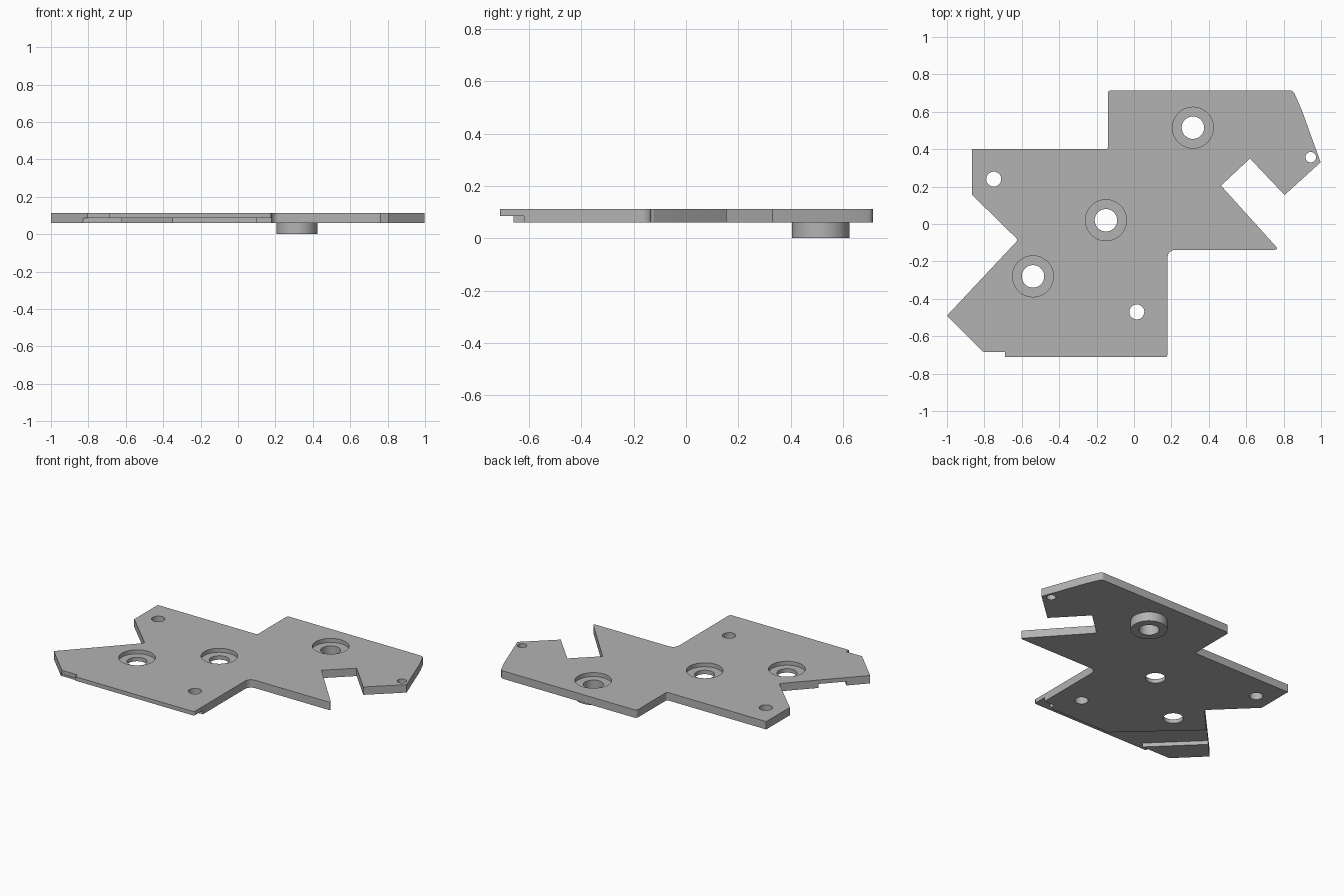
import bpy, bmesh, math
from mathutils import Vector

cube = bpy.data.objects.get("Cube")
if cube:
    bpy.data.objects.remove(cube, do_unlink=True)

BOTTOM, STEP, TOP = 0.06, 0.086, 0.112

grey = bpy.data.materials.new("plain grey")
grey.use_nodes = True
grey.diffuse_color = (0.45, 0.45, 0.45, 1)
grey.node_tree.nodes["Principled BSDF"].inputs["Base Color"].default_value = (0.45, 0.45, 0.45, 1)


def prism(name, points, z0, z1):
    """Extrude a flat outline between two heights."""
    bm = bmesh.new()
    face = bm.faces.new([bm.verts.new((p[0], p[1], z0)) for p in points])
    new = bmesh.ops.extrude_face_region(bm, geom=[face])["geom"]
    bmesh.ops.translate(bm, vec=(0, 0, z1 - z0),
                        verts=[v for v in new if isinstance(v, bmesh.types.BMVert)])
    bmesh.ops.recalc_face_normals(bm, faces=bm.faces)
    mesh = bpy.data.meshes.new(name)
    bm.to_mesh(mesh)
    bm.free()
    mesh.materials.append(grey)
    obj = bpy.data.objects.new(name, mesh)
    bpy.context.collection.objects.link(obj)
    return obj


def disc(name, x, y, r, z0, z1):
    n = 64
    ring = [(x + r * math.cos(math.tau * i / n), y + r * math.sin(math.tau * i / n)) for i in range(n)]
    return prism(name, ring, z0, z1)


def rounded(points, steps=6):
    """Replace each corner given as (x, y, size) with a small curve."""
    out = []
    for i, (x, y, *size) in enumerate(points):
        c = Vector((x, y))
        if not size:
            out.append(c)
            continue
        before = Vector(points[i - 1][:2])
        after = Vector(points[(i + 1) % len(points)][:2])
        a = c + (before - c).normalized() * size[0]
        b = c + (after - c).normalized() * size[0]
        for k in range(steps + 1):
            t = k / steps
            out.append(a * (1 - t) ** 2 + c * 2 * t * (1 - t) + b * t * t)
    return out


def combine(target, other, operation):
    mod = target.modifiers.new(operation.lower(), "BOOLEAN")
    mod.operation = operation
    mod.solver = "EXACT"
    mod.object = other
    bpy.context.view_layer.objects.active = target
    bpy.ops.object.modifier_apply(modifier=mod.name)
    bpy.data.objects.remove(other, do_unlink=True)


# Plate outline, clockwise from the back right corner
outline = [
    (-0.14, 0.715, 0.02), (0.85, 0.715, 0.02), (0.893, 0.62, 0.04), (0.998, 0.33),
    (0.805, 0.155), (0.62, 0.35), (0.465, 0.205), (0.775, -0.138, 0.025),
    (0.178, -0.138, 0.05), (0.178, -0.712, 0.012), (-0.69, -0.712), (-0.69, -0.684),
    (-0.805, -0.684), (-1, -0.49), (-0.62, -0.085, 0.015), (-0.865, 0.155),
    (-0.865, 0.4), (-0.14, 0.4, 0.012)]
plate = prism("mounting_plate", rounded(outline), BOTTOM, TOP)

# Step along the front edge and diagonal channel on the underside
recess = [(0.3, -0.62), (0.1, -0.62), (0.1, -0.66), (-0.35, -0.66), (-0.85, -0.2),
          (-0.95, -0.336), (-0.62, -0.66), (-1.1, -0.66), (-1.1, -0.9), (0.3, -0.9)]
combine(plate, prism("underside_recess", recess, -0.1, STEP), "DIFFERENCE")

# Boss below the back hole
combine(plate, disc("boss", 0.315, 0.515, 0.11, 0, 0.075), "UNION")

# Counterbored holes
for x, y in [(0.315, 0.515), (-0.15, 0.02), (-0.54, -0.28)]:
    combine(plate, disc("counterbore", x, y, 0.1095, STEP, 0.3), "DIFFERENCE")
    combine(plate, disc("bore", x, y, 0.06, -0.1, 0.3), "DIFFERENCE")

# Small plain holes
for x, y, r in [(-0.75, 0.24, 0.04), (0.015, -0.47, 0.04), (0.945, 0.357, 0.028)]:
    combine(plate, disc("pin_hole", x, y, r, -0.1, 0.3), "DIFFERENCE")

bpy.ops.object.select_all(action="DESELECT")
plate.select_set(True)
bpy.context.view_layer.objects.active = plate
bpy.ops.object.shade_smooth_by_angle(angle=math.radians(30))
